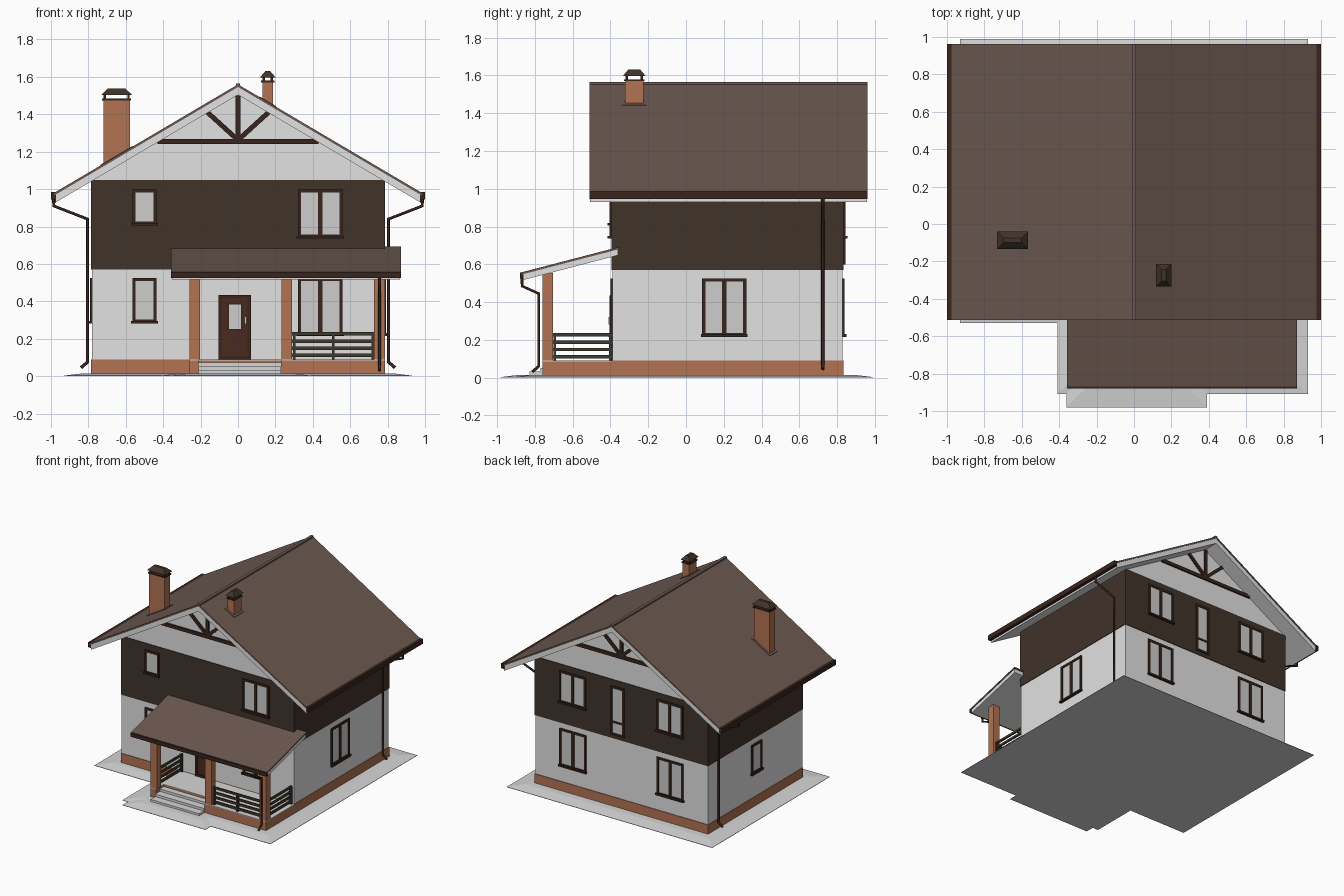
import bpy, bmesh, math
from mathutils import Vector

if "Cube" in bpy.data.objects:
    bpy.data.objects.remove(bpy.data.objects["Cube"])


def mat(name, *rgb):
    m = bpy.data.materials.new(name)
    lin = [((c / 255 + 0.055) / 1.055) ** 2.4 for c in rgb]
    m.diffuse_color = (*lin, 1)
    m.use_nodes = True
    m.node_tree.nodes["Principled BSDF"].inputs["Base Color"].default_value = m.diffuse_color
    return m


WHITE = mat("white_plaster", 226, 226, 226)
DARK = mat("dark_timber", 64, 51, 42)
ROOF = mat("brown_roofing", 108, 88, 80)
BRICK = mat("orange_brick", 178, 115, 82)
TRIM = mat("dark_brown_trim", 56, 37, 28)
GLASS = mat("pale_glass", 205, 205, 205)
STONE = mat("grey_paving", 214, 214, 214)
RAIL = mat("railing_wood", 64, 58, 46)
DOOR = mat("door_brown", 74, 42, 30)


def finish(name, bm, m):
    bmesh.ops.recalc_face_normals(bm, faces=bm.faces)
    me = bpy.data.meshes.new(name)
    bm.to_mesh(me)
    bm.free()
    me.materials.append(m)
    ob = bpy.data.objects.new(name, me)
    bpy.context.collection.objects.link(ob)
    return ob


def boxes(name, m, *bounds):
    """One object made of boxes, each (x0, x1, y0, y1, z0, z1)."""
    bm = bmesh.new()
    for x0, x1, y0, y1, z0, z1 in bounds:
        vs = bmesh.ops.create_cube(bm, size=1)["verts"]
        for v in vs:
            v.co = Vector((x0 + (v.co.x + .5) * (x1 - x0),
                           y0 + (v.co.y + .5) * (y1 - y0),
                           z0 + (v.co.z + .5) * (z1 - z0)))
    return finish(name, bm, m)


def prism(name, m, pts, lo, hi, axis="y"):
    """Extrude a profile (side, z) along the x or y axis."""
    bm = bmesh.new()
    at = (lambda a, z, t: (a, t, z)) if axis == "y" else (lambda a, z, t: (t, a, z))
    face = bm.faces.new([bm.verts.new(at(a, z, lo)) for a, z in pts])
    top = bmesh.ops.extrude_face_region(bm, geom=[face])["geom"]
    shift = Vector(at(0, 0, hi - lo))
    for v in top:
        if isinstance(v, bmesh.types.BMVert):
            v.co += shift
    return finish(name, bm, m)


def pipe(name, pts, r=.009):
    cu = bpy.data.curves.new(name, "CURVE")
    cu.dimensions = "3D"
    cu.bevel_depth, cu.bevel_resolution, cu.use_fill_caps = r, 2, True
    sp = cu.splines.new("POLY")
    sp.points.add(len(pts) - 1)
    for p, co in zip(sp.points, pts):
        p.co = (*co, 1)
    tmp = bpy.data.objects.new("pipe_path", cu)
    me = bpy.data.meshes.new_from_object(tmp)
    bpy.data.objects.remove(tmp)
    me.materials.clear()
    me.materials.append(TRIM)
    bpy.context.collection.objects.link(bpy.data.objects.new(name, me))


# paved apron, sloping from the plinth down to its edge
bm = bmesh.new()
outline = [(-.93, .99), (-.93, -.53), (-.41, -.53), (-.41, -.91), (-.36, -.91),
           (-.36, -.98), (.39, -.98), (.39, -.91), (.93, -.91), (.93, .99)]
base = bm.faces.new([bm.verts.new((x, y, 0)) for x, y in outline])
top = bmesh.ops.extrude_face_region(bm, geom=[base])["geom"]
for v in top:
    if isinstance(v, bmesh.types.BMVert):
        v.co.z = .003
cap = [f for f in top if isinstance(f, bmesh.types.BMFace)]
bmesh.ops.recalc_face_normals(bm, faces=bm.faces)
bmesh.ops.inset_region(bm, faces=cap, thickness=.14, depth=.012)
finish("paved_apron", bm, STONE)

# house body
boxes("brick_plinth", BRICK, (-.785, .785, -.395, .835, .004, .09))
boxes("lower_walls", WHITE, (-.78, .78, -.39, .83, .09, .57))
boxes("upper_walls", DARK, (-.785, .785, -.395, .835, .57, 1.05))
prism("gable_walls", WHITE, [(-.78, 1.05), (.78, 1.05), (0, 1.515)], -.39, .83)


# main roof
def chevron(apex, thick, half):
    k = .59
    return [(-half, apex - k * half), (0, apex), (half, apex - k * half),
            (half, apex - thick - k * half), (0, apex - thick), (-half, apex - thick - k * half)]


prism("roof_covering", ROOF, chevron(1.56, .014, .985), -.512, .962)
prism("roof_soffit", WHITE, chevron(1.546, .042, .975), -.508, .958)
boxes("ridge_cap", ROOF, (-.012, .012, -.512, .962, 1.55, 1.565))
boxes("eaves_gutters", TRIM, *[(min(s * .974, s), max(s * .974, s), -.512, .962, .945, .985) for s in (-1, 1)])

# gable truss decoration, front and back
for label, y0, y1 in (("front", -.402, -.385), ("back", .825, .842)):
    boxes(label + "_truss_beams", TRIM, (-.43, .43, y0, y1, 1.24, 1.268),
          (-.013, .013, y0, y1, 1.26, 1.50))
    for s in (-1, 1):
        a, b = Vector((0, 1.262)), Vector((s * .165, 1.412))
        n = (b - a).normalized().yx * .013
        n.x = -n.x
        prism(label + "_truss_brace", TRIM, [a - n, b - n, b + n, a + n], y0, y1)

# downpipes on both sides
for label, s in (("left", -1), ("right", 1)):
    pipe(label + "_downpipe", [(s * x, .725, z) for x, z in
         ((.985, .95), (.985, .91), (.805, .84), (.805, .075), (.84, .045))])


# windows and doors, placed on a wall by position along it
def on_wall(wall, u0, u1, o0, o1, z0, z1):
    o = .005 if z1 > .6 else 0
    o0, o1 = o0 + o, o1 + o
    return {"front": (u0, u1, -.39 - o1, -.39 - o0, z0, z1),
            "back": (u0, u1, .83 + o0, .83 + o1, z0, z1),
            "right": (.78 + o0, .78 + o1, u0, u1, z0, z1),
            "left": (-.78 - o1, -.78 - o0, u0, u1, z0, z1)}[wall]


def frame(wall, u0, u1, z0, z1, t, out):
    return [on_wall(wall, *b) for b in (
        (u0, u0 + t, -.01, out, z0, z1), (u1 - t, u1, -.01, out, z0, z1),
        (u0, u1, -.01, out, z1 - t, z1), (u0, u1, -.01, out, z0, z0 + t))]


def window(wall, u0, u1, z0, z1, sill=True):
    name = wall + "_window"
    boxes(name + "_glass", GLASS, on_wall(wall, u0 + .005, u1 - .005, -.005, .003, z0 + .005, z1 - .005))
    parts = frame(wall, u0, u1, z0, z1, .017, .01)
    if u1 - u0 > .2:
        mid = (u0 + u1) / 2
        parts.append(on_wall(wall, mid - .012, mid + .012, -.01, .009, z0, z1))
    if sill:
        parts.append(on_wall(wall, u0 - .006, u1 + .006, -.01, .02, z0 - .004, z0 + .01))
    boxes(name + "_frame", TRIM, *parts)


for z0, z1 in ((.285, .525), (.81, 1.0)):
    window("front", -.565, -.435, z0, z1)
for z0, z1 in ((.22, .525), (.74, 1.0)):
    window("front", .32, .56, z0, z1)
    window("back", .32, .56, z0, z1)
    window("back", -.56, -.32, z0, z1)
window("right", .085, .32, .22, .525)
window("left", .14, .275, .285, .525)
window("back", -.03, .095, .60, 1.0, False)
boxes("back_door_rail", TRIM, on_wall("back", -.03, .095, -.01, .008, .70, .715))

# front door
boxes("door_frame", TRIM, *frame("front", -.105, .07, .09, .435, .018, .014))
boxes("door_leaf", DOOR, on_wall("front", -.09, .055, -.01, .007, .09, .42))
boxes("door_glass", GLASS, on_wall("front", -.05, .018, 0, .009, .25, .385))
boxes("door_glass_frame", TRIM, *frame("front", -.056, .024, .244, .391, .009, .012))
boxes("door_handle", GLASS, on_wall("front", .035, .045, 0, .02, .28, .32))

# porch base, floor, steps and pillars
boxes("porch_base", BRICK, (-.26, .785, -.66, -.39, .004, .085),
      (-.26, -.21, -.76, -.66, .004, .085), (.23, .785, -.76, -.66, .004, .085))
boxes("porch_floor", STONE, (-.26, .785, -.66, -.39, .085, .09),
      (-.26, -.21, -.76, -.66, .085, .09), (.23, .785, -.76, -.66, .085, .09))
boxes("porch_steps", STONE, *[(-.21, .23, y, -.655, .004, z) for y, z in
                              ((-.83, .032), (-.77, .052), (-.71, .072))])
boxes("porch_pillars", BRICK, *[(x, x + .058, -.76, -.704, .09, .553) for x in (-.26, .232, .728)])

# porch railings
LEVELS = (.11, .148, .186, .226)
boxes("front_railing", RAIL,
      *[(.29, .728, -.738, -.726, z - .008, z + .01) for z in LEVELS],
      *[(x - .007, x + .007, -.742, -.722, .09, .23) for x in (.3, .51, .72)])
for label, x in (("left", -.231), ("right", .757)):
    boxes(label + "_railing", RAIL,
          *[(x - .006, x + .006, -.705, -.39, z - .008, z + .01) for z in LEVELS],
          *[(x - .01, x + .01, y - .007, y + .007, .09, .23) for y in (-.695, -.4)])

# porch roof with gutter and downpipe
prism("porch_roof_covering", ROOF, [(-.87, .558), (-.355, .692), (-.355, .68), (-.87, .546)], -.357, .872, "x")
prism("porch_roof_soffit", WHITE, [(-.862, .548), (-.36, .679), (-.36, .648), (-.862, .517)], -.352, .867, "x")
boxes("porch_gutter", TRIM, (-.357, .872, -.88, -.86, .525, .556))
pipe("porch_downpipe", [(.757, y, z) for y, z in
     ((-.868, .53), (-.868, .485), (-.78, .445), (-.78, .06), (-.815, .03))], .008)


# chimneys with hipped metal caps
def chimney(name, x0, x1, y0, y1, z0, z1):
    boxes(name + "_brick", BRICK, (x0, x1, y0, y1, z0, z1))
    boxes(name + "_cap_posts", TRIM, (x0 - .006, x1 + .006, y0 - .006, y1 + .006, z1, z1 + .01),
          *[(x - .006, x + .006, y - .006, y + .006, z1, z1 + .03)
            for x in (x0 + .008, x1 - .008) for y in (y0 + .008, y1 - .008)])
    hood = boxes(name + "_cap_hood", DARK, (x0 - .012, x1 + .012, y0 - .012, y1 + .012, z1 + .028, z1 + .062))
    cx, cy, inset = (x0 + x1) / 2, (y0 + y1) / 2, min(x1 - x0, y1 - y0) / 2
    for v in hood.data.vertices:
        if v.co.z > z1 + .05:
            v.co.x -= math.copysign(inset, v.co.x - cx)
            v.co.y -= math.copysign(inset, v.co.y - cy)
    # sloping flashing at the roof
    k = -math.copysign(.59, cx)
    a, b = x0 - .014, x1 + .014
    za, zb = 1.564 + k * a, 1.564 + k * b
    prism(name + "_flashing", ROOF, [(a, za), (b, zb), (b, zb - .01), (a, za - .01)], y0 - .016, y1 + .016)


chimney("large_chimney", -.72, -.578, -.122, -.052, 1.08, 1.475)
chimney("small_chimney", .13, .188, -.322, -.226, 1.42, 1.57)
